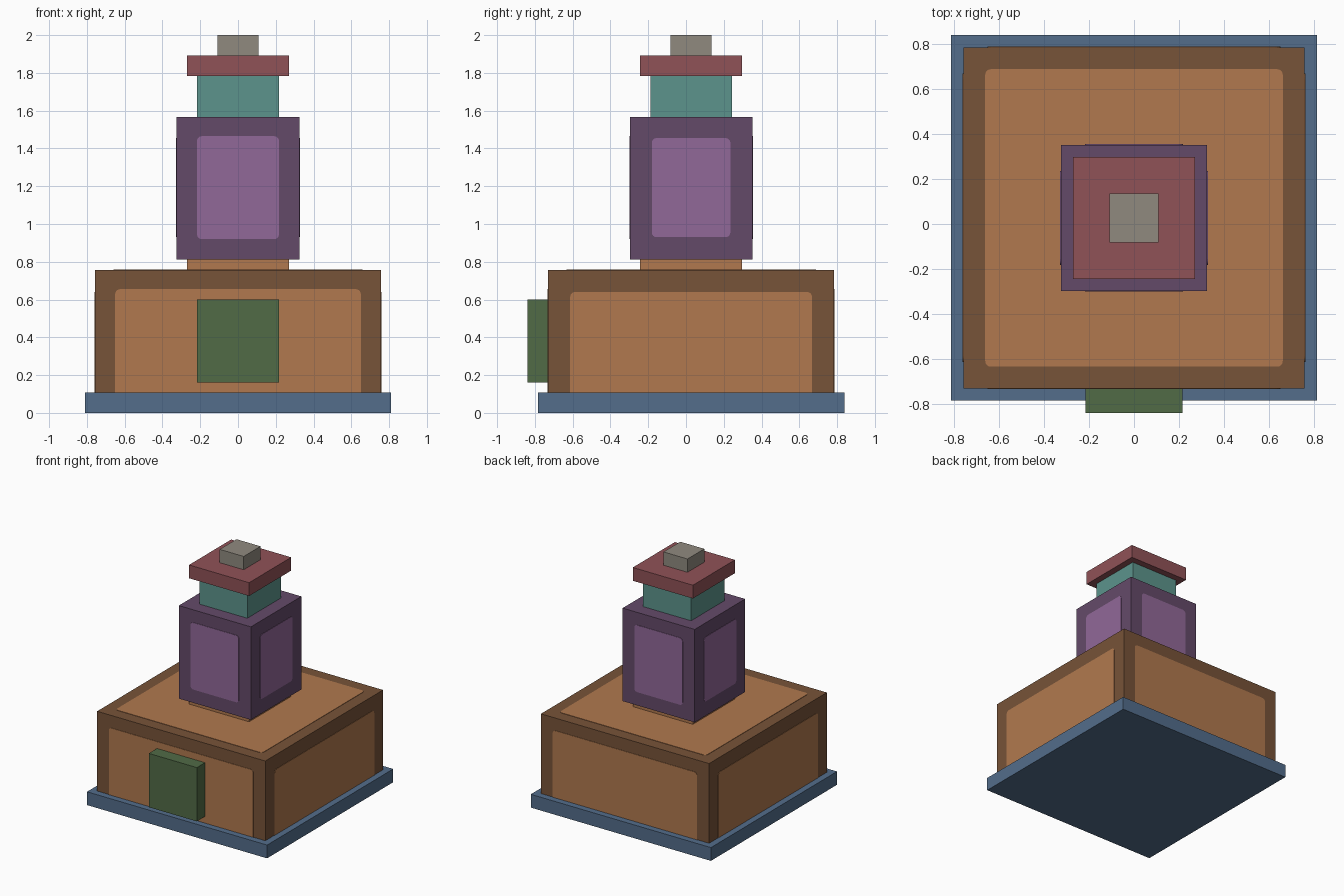
import bpy, bmesh
from math import sin, cos, pi
from mathutils import Matrix, Vector

old = bpy.data.objects.get("Cube")
if old:
    bpy.data.objects.remove(old, do_unlink=True)

U = 2 / 37      # building module
CY = 0.027      # the tiers sit slightly behind the origin


def material(name, code):
    rgb = [int(code[i:i + 2], 16) / 255 for i in (0, 2, 4)]
    lin = [c / 12.92 if c < 0.04045 else ((c + 0.055) / 1.055) ** 2.4 for c in rgb]
    m = bpy.data.materials.new(name)
    m.use_nodes = True
    m.diffuse_color = (*lin, 1)
    m.node_tree.nodes["Principled BSDF"].inputs["Base Color"].default_value = (*lin, 1)
    return m


blue = material("slate blue", "536D8B")
brown = material("dark brown", "775338")
orange = material("warm orange", "B1794E")
green = material("moss green", "516B46")
plum = material("dark plum", "644A69")
violet = material("light violet", "916898")
teal = material("teal", "5C948C")
red = material("dusty red", "905257")
grey = material("warm grey", "908A7F")


def add_object(name, bm, mat):
    bmesh.ops.recalc_face_normals(bm, faces=bm.faces)
    mesh = bpy.data.meshes.new(name)
    bm.to_mesh(mesh)
    bm.free()
    mesh.materials.append(mat)
    ob = bpy.data.objects.new(name, mesh)
    bpy.context.scene.collection.objects.link(ob)
    return ob


def box(name, low, high, mat):
    low, high = Vector(low), Vector(high)
    bm = bmesh.new()
    bmesh.ops.create_cube(bm, size=1, matrix=Matrix.Translation((low + high) / 2)
                          @ Matrix.Diagonal((*(high - low), 1)))
    return add_object(name, bm, mat)


def tier(name, half, z0, z1, mat):
    """Square block centred on the tower axis, sized in modules."""
    h = half * U
    return box(name, (-h, CY - h, z0 * U), (h, CY + h, z1 * U), mat)


def panel(name, half_w, half_h, frame, mat, radius=0.025, thick=0.003):
    """Thin rounded plate lying in the local XY plane of the given frame."""
    bm = bmesh.new()
    ring = []
    for k, (sx, sy) in enumerate([(1, 1), (-1, 1), (-1, -1), (1, -1)]):
        for i in range(5):
            a = (k + i / 4) * pi / 2
            ring.append(bm.verts.new((sx * (half_w - radius) + radius * cos(a),
                                      sy * (half_h - radius) + radius * sin(a), 0)))
    face = bm.faces.new(ring)
    top = bmesh.ops.extrude_face_region(bm, geom=[face])
    verts = [v for v in top["geom"] if isinstance(v, bmesh.types.BMVert)]
    bmesh.ops.translate(bm, vec=(0, 0, thick), verts=verts)
    bm.transform(frame)
    return add_object(name, bm, mat)


def wall_panels(prefix, half, sizes, mat):
    """One plate per wall; sizes holds (half width, bottom, top) for both axes."""
    for k, side in enumerate(("front", "left", "back", "right")):
        w, z0, z1 = sizes[k % 2]
        frame = (Matrix.Translation((0, CY, (z0 + z1) / 2))
                 @ Matrix.Rotation(k * pi / 2, 4, "Z")
                 @ Matrix.Translation((0, -half, 0))
                 @ Matrix.Rotation(pi / 2, 4, "X"))
        panel(f"{prefix}_{side}_panel", w, (z1 - z0) / 2, frame, mat)


# Stacked tiers
tier("base_slab", 15, 0, 2, blue)
tier("lower_body", 14, 2, 14, brown)
tier("neck", 5, 14, 15, orange)
tier("upper_tower", 6, 15, 29, plum)
tier("collar", 4, 29, 33, teal)
tier("cap_plate", 5, 33, 35, red)
tier("finial", 2, 35, 37, grey)

# Door block on the front
box("door", (-4 * U, CY - 16 * U, 3 * U), (4 * U, CY - 14 * U, 0.6), green)

# Coloured panels; the lower ones run down into the slab
wall_panels("body", 14 * U, [(0.65, 0.03, 0.655), (0.64, 0.03, 0.64)], orange)
wall_panels("tower", 6 * U, [(0.217, 0.92, 1.465), (0.208, 0.93, 1.455)], violet)
panel("body_top_panel", 0.66, 0.66, Matrix.Translation((0, CY, 14 * U)), orange)
